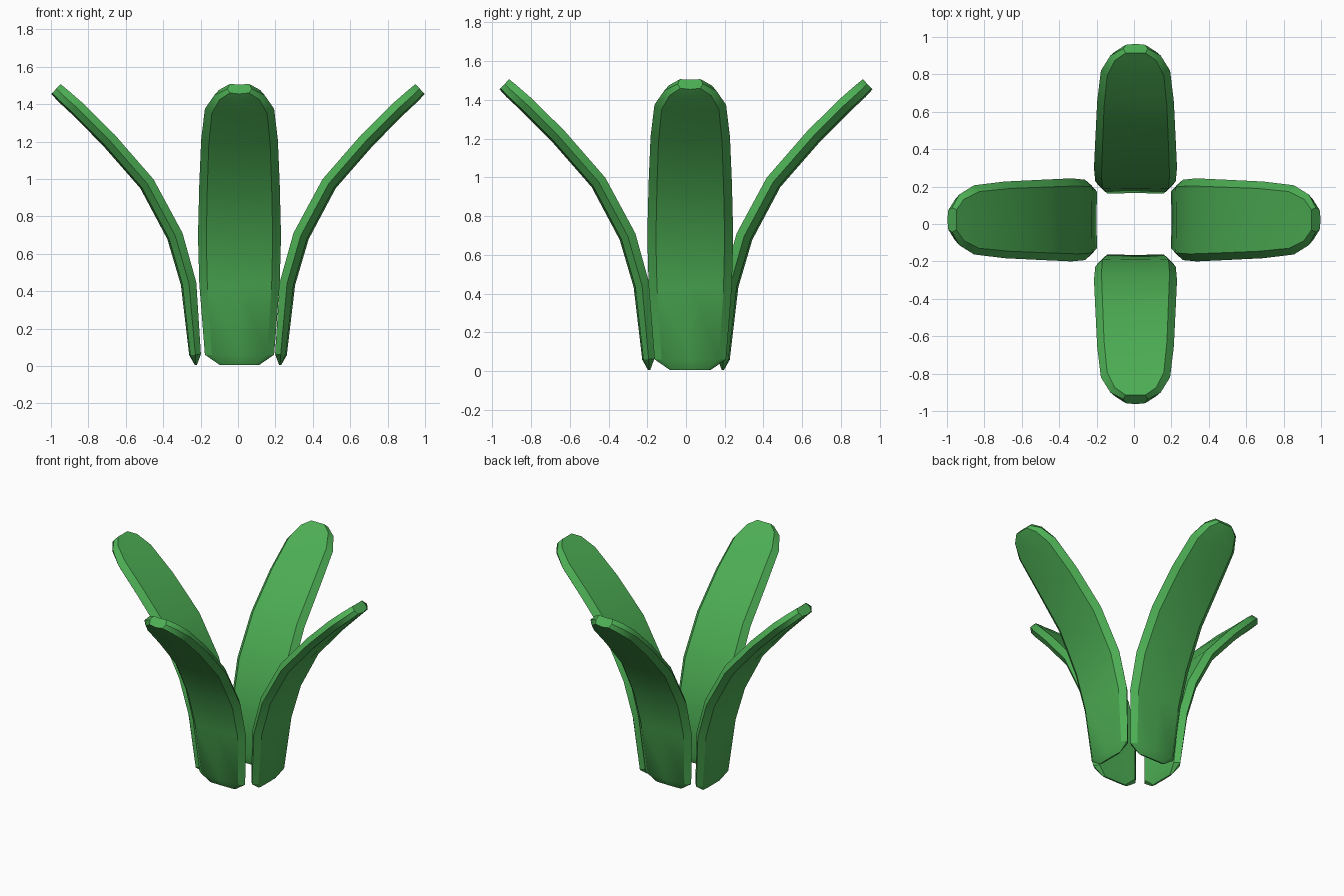
import bpy, bmesh, math
from mathutils import Vector

if "Cube" in bpy.data.objects:
    bpy.data.objects.remove(bpy.data.objects["Cube"])

green = bpy.data.materials.new("leaf green")
green.diffuse_color = (0.075, 0.43, 0.09, 1)
green.use_nodes = True
green.node_tree.nodes["Principled BSDF"].inputs["Base Color"].default_value = green.diffuse_color

# Leaf stations: radius, height, half width, half thickness
STATIONS = [
    (0.225, 0.005, 0.105, 0.006),
    (0.228, 0.06, 0.185, 0.033),
    (0.262, 0.44, 0.215, 0.044),
    (0.335, 0.695, 0.222, 0.046),
    (0.485, 0.975, 0.215, 0.045),
    (0.690, 1.210, 0.205, 0.045),
    (0.855, 1.375, 0.185, 0.044),
    (0.935, 1.447, 0.135, 0.042),
    (0.972, 1.482, 0.065, 0.038),
]
# Cross-section: sideways fraction, thickness fraction (outer face slightly bowed)
SECTION = [(-0.82, 0.9), (0, 0.85), (0.82, 0.9), (1, 0.0),
           (0.8, -0.8), (0, -1), (-0.8, -0.8), (-1, 0.0)]


def leaf(name, angle, shift, centre):
    bm = bmesh.new()
    rings = []
    last = len(STATIONS) - 1
    for i, (r, z, w, t) in enumerate(STATIONS):
        a, b = STATIONS[max(i - 1, 0)], STATIONS[min(i + 1, last)]
        tan = Vector((b[0] - a[0], b[1] - a[1])).normalized()
        # normal points to the inner, upper face
        nx, nz = -tan.y, tan.x
        ring = []
        for s, k in SECTION:
            ring.append(bm.verts.new((r + shift + nx * t * k, s * w, z + nz * t * k)))
        rings.append(ring)
    n = len(SECTION)
    for p, q in zip(rings, rings[1:]):
        for j in range(n):
            bm.faces.new((p[j], p[(j + 1) % n], q[(j + 1) % n], q[j]))
    bm.faces.new(rings[0])
    bm.faces.new(rings[-1])
    bmesh.ops.recalc_face_normals(bm, faces=bm.faces)
    me = bpy.data.meshes.new(name)
    bm.to_mesh(me)
    bm.free()
    me.materials.append(green)
    ob = bpy.data.objects.new(name, me)
    bpy.context.collection.objects.link(ob)
    ob.rotation_euler.z = math.radians(angle)
    ob.location = centre
    bpy.ops.object.select_all(action='DESELECT')
    ob.select_set(True)
    bpy.context.view_layer.objects.active = ob
    bpy.ops.object.shade_smooth_by_angle(angle=math.radians(32))


# Four leaves around an open centre
leaf("leaf_right", 0, 0.0, (0, 0.022, 0))
leaf("leaf_left", 180, 0.0, (0, 0.022, 0))
leaf("leaf_back", 90, -0.035, (0.008, 0, 0))
leaf("leaf_front", 270, -0.035, (0.008, 0, 0))
